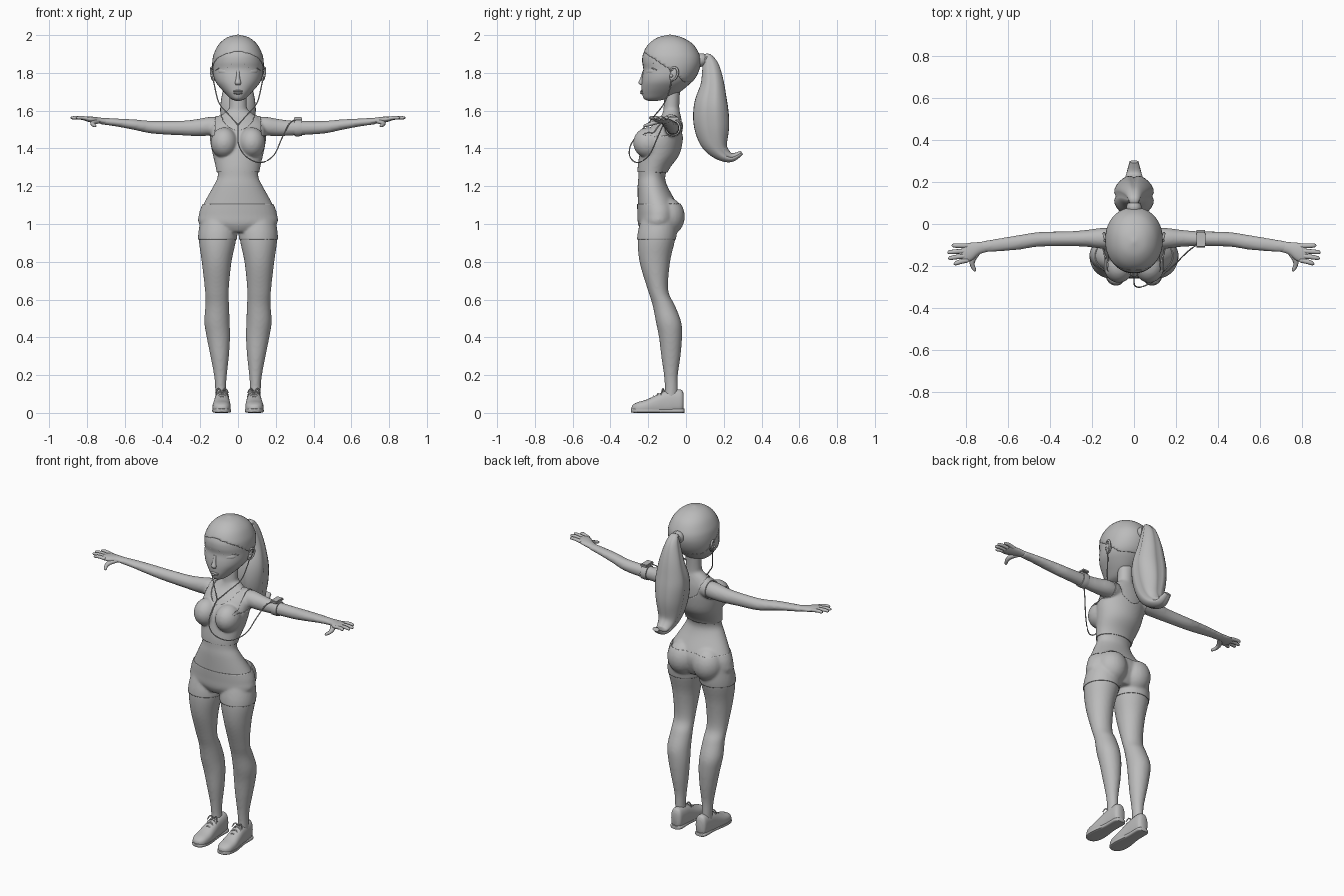
import bpy, bmesh, math
from mathutils import Vector, Matrix

grey = bpy.data.materials.new("plain_grey")
grey.diffuse_color = (0.5, 0.5, 0.5, 1)
X, Y, Z = Vector((1, 0, 0)), Vector((0, 1, 0)), Vector((0, 0, 1))


def make(name, bm, angle=50):
    bmesh.ops.recalc_face_normals(bm, faces=bm.faces)
    me = bpy.data.meshes.new(name)
    bm.to_mesh(me)
    bm.free()
    me.materials.append(grey)
    ob = bpy.data.objects.new(name, me)
    bpy.context.collection.objects.link(ob)
    bpy.context.view_layer.objects.active = ob
    bpy.ops.object.select_all(action='DESELECT')
    ob.select_set(True)
    bpy.ops.object.shade_smooth_by_angle(angle=math.radians(angle))
    return ob


def spline(pts, sub):
    """Smooth path through tuples of any length."""
    p = [pts[0]] + list(pts) + [pts[-1]]
    out = []
    for i in range(1, len(p) - 2):
        for k in range(sub):
            t = k / sub
            out.append([0.5 * (2*b + (c - a)*t + (2*a - 5*b + 4*c - d)*t*t + (3*b - a - 3*c + d)*t**3)
                        for a, b, c, d in zip(*p[i-1:i+3])])
    return out + [list(pts[-1])]


def sweep(bm, pts, axis=None, s=1, n=20, sub=5, power=1.0, groove=0.0, floor=-1):
    """Elliptical sections (x, y, z, ra, rb) joined along a smooth path; s mirrors x."""
    path, rings = spline(pts, sub), []
    for i, q in enumerate(path):
        c = Vector(q[:3])
        t = axis or (Vector(path[min(i+1, len(path)-1)][:3]) - Vector(path[max(i-1, 0)][:3])).normalized()
        u = Y if abs(t.x) > 0.7 else X
        u = (u - t * u.dot(t)).normalized()
        v = t.cross(u)
        ring = []
        for k in range(n):
            a = 2 * math.pi * k / n
            ca, sa = math.cos(a), math.sin(a)
            g = 1 - groove * max(0, math.cos(4 * a)) ** 4
            co = c + g * (u * max(q[3], .001) * math.copysign(abs(ca)**power, ca)
                          + v * max(q[4], .001) * math.copysign(abs(sa)**power, sa))
            ring.append(bm.verts.new((co.x * s, co.y, max(co.z, floor))))
        rings.append(ring)
    for a, b in zip(rings, rings[1:]):
        for k in range(n):
            bm.faces.new((a[k], a[(k+1) % n], b[(k+1) % n], b[k]))
    bm.faces.new(rings[0])
    bm.faces.new(rings[-1])


def blob(bm, loc, size, rot=None):
    m = Matrix.Translation(loc) @ (rot or Matrix()) @ Matrix.Diagonal((*size, 1))
    bmesh.ops.create_uvsphere(bm, u_segments=24, v_segments=14, radius=1, matrix=m)


def garment(name, source, keep, offset, cuts=()):
    """Thin cloth layer lifted off the part of a surface where keep(co) is true."""
    bm = bmesh.new()
    bm.from_object(source, bpy.context.evaluated_depsgraph_get())
    for z in cuts:
        bmesh.ops.bisect_plane(bm, geom=bm.verts[:] + bm.edges[:] + bm.faces[:], plane_co=(0, 0, z), plane_no=Z)
    bmesh.ops.delete(bm, geom=[f for f in bm.faces if not keep(f.calc_center_median())], context='FACES')
    rim = [v for v in bm.verts if v.is_boundary and all(abs(v.co.z - z) > .001 for z in cuts)]
    for _ in range(5):
        bmesh.ops.smooth_vert(bm, verts=rim, factor=0.5, use_axis_x=True, use_axis_y=True, use_axis_z=True)
    bm.normal_update()
    for v, nrm in [(v, v.normal.copy()) for v in bm.verts]:
        v.co += nrm * offset
    ob = make(name, bm)
    mod = ob.modifiers.new("thickness", 'SOLIDIFY')
    mod.thickness, mod.offset = offset * 1.2, -1
    return ob


# body: torso, neck, bust, hips, legs and arms fused into one skin
bm = bmesh.new()
sweep(bm, [(0, -.15, .96, .1, .08), (0, -.15, 1.0, .2, .1), (0, -.145, 1.05, .203, .108), (0, -.15, 1.1, .186, .105),
           (0, -.177, 1.2, .131, .079), (0, -.181, 1.25, .108, .071), (0, -.17, 1.3, .112, .08),
           (0, -.14, 1.37, .128, .1), (0, -.122, 1.45, .143, .1), (0, -.1, 1.52, .14, .08),
           (0, -.08, 1.57, .095, .053), (0, -.077, 1.61, .045, .04)], Z, n=40)
sweep(bm, [(0, -.075, 1.54, .056, .048), (0, -.077, 1.62, .047, .042), (0, -.07, 1.74, .048, .042)], Z)
for s in (1, -1):
    blob(bm, (s*.073, -.198, 1.43), (.066, .076, .076))
    blob(bm, (s*.085, -.097, 1.04), (.088, .087, .1))
    sweep(bm, [(.1, -.14, 1.04, .09, .09), (.108, -.155, .93, .1, .1), (.113, -.165, .8, .079, .081),
               (.112, -.148, .65, .063, .054), (.11, -.118, .57, .063, .059), (.111, -.092, .48, .067, .067),
               (.104, -.082, .4, .062, .061), (.097, -.08, .3, .049, .051), (.093, -.08, .2, .034, .037),
               (.092, -.078, .13, .029, .034), (.09, -.08, .06, .03, .035)], Z, s, n=28)
    sweep(bm, [(.06, -.07, 1.518, .04, .04), (.14, -.068, 1.518, .05, .05), (.22, -.068, 1.51, .041, .045),
               (.3, -.07, 1.508, .036, .039), (.45, -.073, 1.512, .035, .034), (.55, -.088, 1.526, .035, .028),
               (.65, -.1, 1.538, .031, .021), (.73, -.11, 1.545, .027, .017)], X, s)
body = make("body", bm)
mod = body.modifiers.new("fuse", 'REMESH')
mod.mode, mod.voxel_size, mod.use_smooth_shade = 'VOXEL', .008, True
mod = body.modifiers.new("soften", 'SMOOTH')
mod.iterations = 6

# sports top with scooped neck and back, and shorts
def top_rule(c):
    front = c.y < -.08
    scoop = (c.x / .088)**2 + ((c.z - 1.61) / (.115 if front else .15))**2 < 1
    return c.z > 1.275 and c.z < 1.6 and abs(c.x) < (.148 if c.z < 1.47 else .122) and not scoop
garment("sports_top", body, top_rule, .006, (1.275,))
garment("shorts", body, lambda c: .918 < c.z < 1.105, .004, (.918, 1.105))

# hands
for s, side in ((1, "left"), (-1, "right")):
    bm = bmesh.new()
    sweep(bm, [(.7, -.107, 1.543, .026, .015), (.735, -.115, 1.548, .029, .016), (.77, -.13, 1.552, .042, .016),
               (.8, -.138, 1.556, .044, .013), (.82, -.14, 1.558, .035, .008)], X, s)
    for y0, tx, ty in ((-.104, .866, -.102), (-.128, .886, -.134), (-.151, .882, -.162), (-.172, .856, -.188)):
        sweep(bm, [(.79, y0, 1.556, .011, .01), ((.8 + tx)/2, (y0 + ty)/2, 1.563, .011, .01),
                   (tx - .008, ty, 1.562, .009, .008), (tx, ty, 1.561, .003, .003)], None, s, 10, 3)
    sweep(bm, [(.735, -.125, 1.546, .014, .012), (.765, -.165, 1.537, .015, .012), (.768, -.195, 1.527, .011, .01),
               (.757, -.218, 1.52, .008, .008), (.753, -.224, 1.518, .003, .003)], None, s, 10, 3)
    make(side + "_hand", bm)

# head, built from level sections
bm = bmesh.new()
levels = [(1.652, -.2, -.15, .012), (1.663, -.222, -.1, .038), (1.69, -.232, -.045, .066), (1.72, -.235, -.005, .094),
          (1.75, -.235, .028, .117), (1.78, -.232, .052, .129), (1.82, -.226, .07, .134), (1.86, -.232, .077, .134),
          (1.9, -.227, .068, .126), (1.95, -.198, .036, .1), (1.985, -.15, -.02, .058), (2.0, -.09, -.08, .004)]
sweep(bm, [(0, (f + b)/2, z, w, (b - f)/2) for z, f, b, w in levels], Z, n=40, power=.93)
head = make("head", bm, 80)
garment("hair_cap", head, lambda c: c.z > 1.75 and c.z > 1.79 - .75 * (c.y + .07), .002)

# face
bm = bmesh.new()
sweep(bm, [(0, -.222, 1.81, .01, .008), (0, -.231, 1.775, .01, .01), (0, -.238, 1.748, .016, .014),
           (0, -.234, 1.735, .012, .008)], Z, n=14)
make("nose", bm)
bm = bmesh.new()
blob(bm, (0, -.231, 1.703), (.027, .012, .006))
blob(bm, (0, -.23, 1.693), (.023, .013, .007))
make("lips", bm)
for s, side in ((1, "left"), (-1, "right")):
    turn = Matrix.Rotation(s * .6, 4, 'Z') @ Matrix.Rotation(-s * .12, 4, 'Y')
    bm = bmesh.new()
    blob(bm, (s*.072, -.192, 1.806), (.04, .014, .02), turn)
    make(side + "_eye", bm)
    bm = bmesh.new()
    sweep(bm, [(.03, -.22, 1.812, .002, .002), (.05, -.214, 1.828, .004, .004), (.075, -.2, 1.831, .004, .004),
               (.1, -.178, 1.825, .004, .004), (.118, -.155, 1.815, .002, .002)], None, s, 8)
    make(side + "_eyelid", bm)
    bm = bmesh.new()
    sweep(bm, [(.028, -.226, 1.845, .003, .003), (.07, -.207, 1.862, .004, .004), (.108, -.172, 1.852, .002, .002)],
          None, s, 8)
    make(side + "_brow", bm)
    # ear: bowl with a raised rim
    bm = bmesh.new()
    blob(bm, (s*.128, -.066, 1.79), (.011, .02, .036), Matrix.Rotation(-.25, 4, 'X'))
    sweep(bm, [(.13, -.075, 1.76, .004, .004), (.137, -.056, 1.77, .005, .005), (.142, -.043, 1.8, .006, .006),
               (.142, -.052, 1.825, .006, .006), (.136, -.075, 1.826, .005, .005), (.13, -.086, 1.805, .003, .003)],
          None, s, 8)
    make(side + "_ear", bm)

# ponytail and tie
bm = bmesh.new()
sweep(bm, [(0, .095, 1.872, .02, .018), (0, .115, 1.885, .028, .02), (0, .13, 1.84, .045, .045),
           (0, .14, 1.74, .075, .066), (0, .132, 1.63, .098, .094), (0, .135, 1.53, .093, .099),
           (0, .15, 1.44, .075, .08), (0, .185, 1.38, .055, .048), (0, .24, 1.352, .038, .026),
           (0, .296, 1.378, .022, .012)], None, n=32, groove=.12)
make("ponytail", bm)
bm = bmesh.new()
sweep(bm, [(0, .06, 1.865, .034, .034), (0, .08, 1.868, .036, .036), (0, .1, 1.87, .03, .03)], Y)
make("hair_tie", bm)

# shoes, soles and laces
for s, side in ((1, "left"), (-1, "right")):
    bm = bmesh.new()
    sweep(bm, [(.084, -.012, .06, .02, .04), (.084, -.025, .06, .034, .062), (.084, -.065, .058, .038, .065),
               (.085, -.115, .05, .04, .064), (.086, -.16, .04, .044, .053), (.087, -.21, .03, .048, .04),
               (.087, -.255, .025, .043, .032), (.086, -.28, .022, .027, .022), (.086, -.288, .02, .008, .01)],
          Y, s, 24, power=.8, floor=.006)
    make(side + "_shoe", bm)
    bm = bmesh.new()
    sweep(bm, [(.084, -.008, .011, .018, .011), (.084, -.025, .011, .037, .011), (.085, -.11, .011, .038, .011),
               (.087, -.2, .011, .05, .011), (.087, -.255, .011, .046, .011), (.086, -.282, .012, .029, .011),
               (.086, -.292, .013, .01, .009)], Y, s, 16, power=.5)
    make(side + "_sole", bm)
    bm = bmesh.new()
    for y, z in ((-.125, .108), (-.148, .096), (-.171, .083)):
        for d in (-.008, .008):
            sweep(bm, [(.056, y - d, z - .014, .003, .003), (.085, y, z + .005, .004, .004),
                       (.114, y + d, z - .014, .003, .003)], None, s, 8, 4)
    for d in (-1, 1):
        sweep(bm, [(.085, -.115, .113, .004, .004), (.085 + d*.02, -.122, .128, .004, .004),
                   (.085 + d*.034, -.13, .105, .003, .003)], None, s, 8, 4)
    make(side + "_laces", bm)

# armband with music player
bm = bmesh.new()
sweep(bm, [(.298, -.07, 1.509, .041, .044), (.318, -.07, 1.509, .042, .045), (.338, -.07, 1.509, .041, .043)], X)
make("armband", bm)
bm = bmesh.new()
bmesh.ops.create_cube(bm, size=1, matrix=Matrix.Translation((.318, -.073, 1.558)) @ Matrix.Diagonal((.044, .07, .016, 1)))
bmesh.ops.bevel(bm, geom=bm.edges[:], offset=.004, segments=2, affect='EDGES')
make("music_player", bm, 30)

# earphone cord
r = (.0032, .0032)
bm = bmesh.new()
for s in (1, -1):
    sweep(bm, [(.136, -.078, 1.785, *r), (.124, -.082, 1.73, *r), (.1, -.115, 1.64, *r), (.045, -.165, 1.575, *r),
               (0, -.205, 1.525, *r)], None, s, 8)
    blob(bm, (s*.136, -.078, 1.785), (.009, .009, .009))
sweep(bm, [(0, -.205, 1.53, *r), (0, -.25, 1.48, *r), (.005, -.294, 1.415, *r), (.045, -.296, 1.355, *r),
           (.12, -.255, 1.325, *r), (.19, -.195, 1.365, *r), (.235, -.15, 1.46, *r), (.275, -.115, 1.535, *r),
           (.315, -.09, 1.555, *r)], None, 1, 8, 6)
make("earphone_cord", bm)
